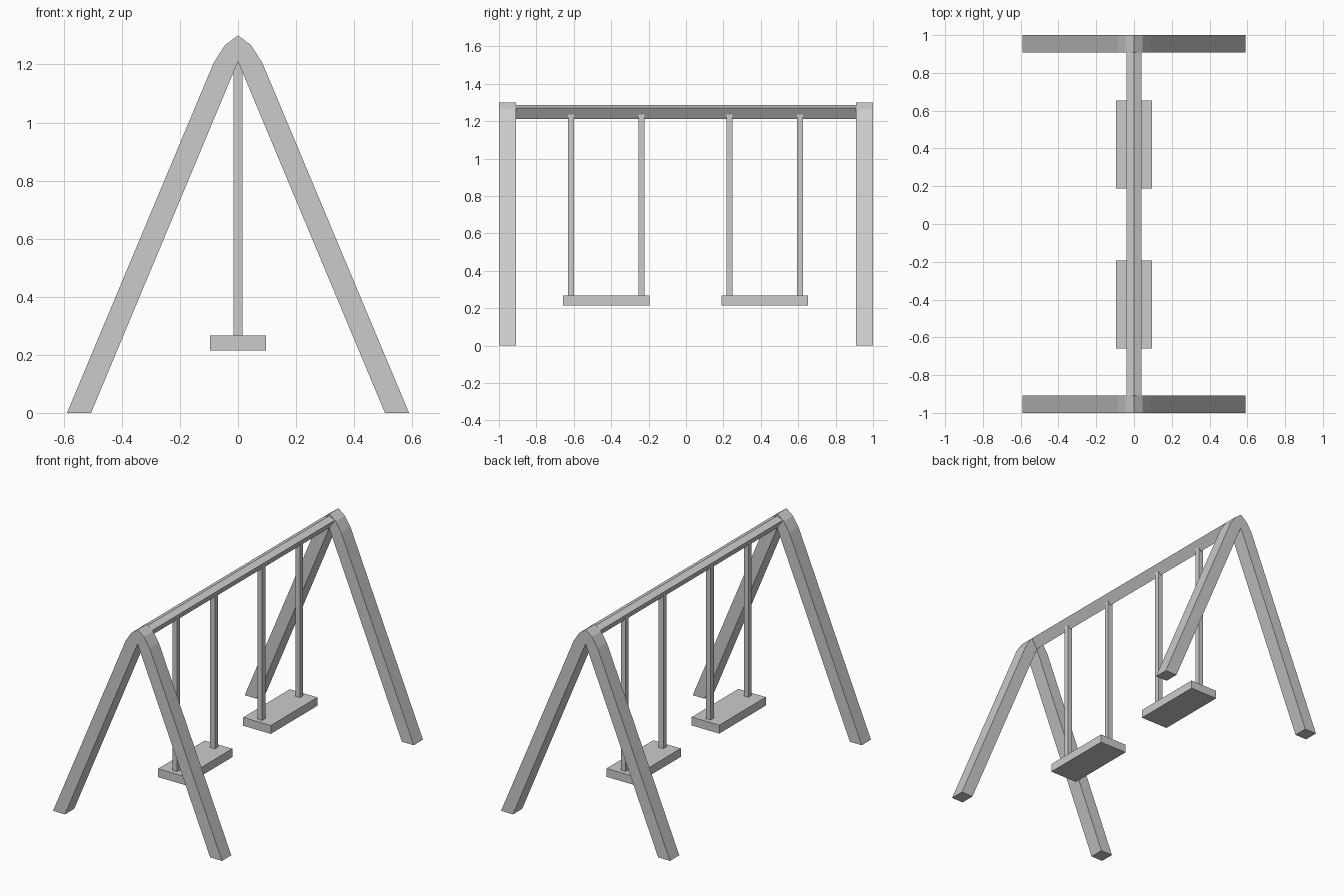
import bpy

if "Cube" in bpy.data.objects:
    bpy.data.objects.remove(bpy.data.objects["Cube"])


def prism(name, profile, y0, y1):
    """Extrude an (x, z) profile, listed counter-clockwise from the front, along y."""
    n = len(profile)
    verts = [(x, y, z) for y in (y0, y1) for x, z in profile]
    faces = [tuple(range(n)), tuple(range(2 * n - 1, n - 1, -1))]
    faces += [(i, i + n, (i + 1) % n + n, (i + 1) % n) for i in range(n)]
    mesh = bpy.data.meshes.new(name)
    mesh.from_pydata(verts, [], faces)
    mesh.update()
    obj = bpy.data.objects.new(name, mesh)
    bpy.context.collection.objects.link(obj)
    return obj


def box(name, half_x, y0, y1, z0, z1):
    return prism(name, [(-half_x, z0), (half_x, z0), (half_x, z1), (-half_x, z1)], y0, y1)


# A-frames: right half of the outline, mirrored across x = 0
right = [(0.506, 0), (0.589, 0), (0.084, 1.205), (0.045, 1.266)]
left = [(-x, z) for x, z in reversed(right)]
outline = [(0, 1.21)] + right + [(0, 1.3)] + left
prism("front_frame", outline, -1.0, -0.908)
prism("back_frame", outline, 0.908, 1.0)

# Top beam with a kite-shaped section
prism("top_beam", [(0, 1.211), (0.04, 1.271), (0, 1.287), (-0.04, 1.271)], -0.908, 0.908)

# Two swings, each a seat hung from two square hangers
for label, cy in (("front", -0.426), ("back", 0.421)):
    box(label + "_seat", 0.096, cy - 0.232, cy + 0.232, 0.214, 0.267)
    for side, off in (("front", -0.188), ("back", 0.188)):
        y = cy + off
        box(f"{label}_swing_{side}_hanger", 0.016, y - 0.016, y + 0.016, 0.26, 1.235)
